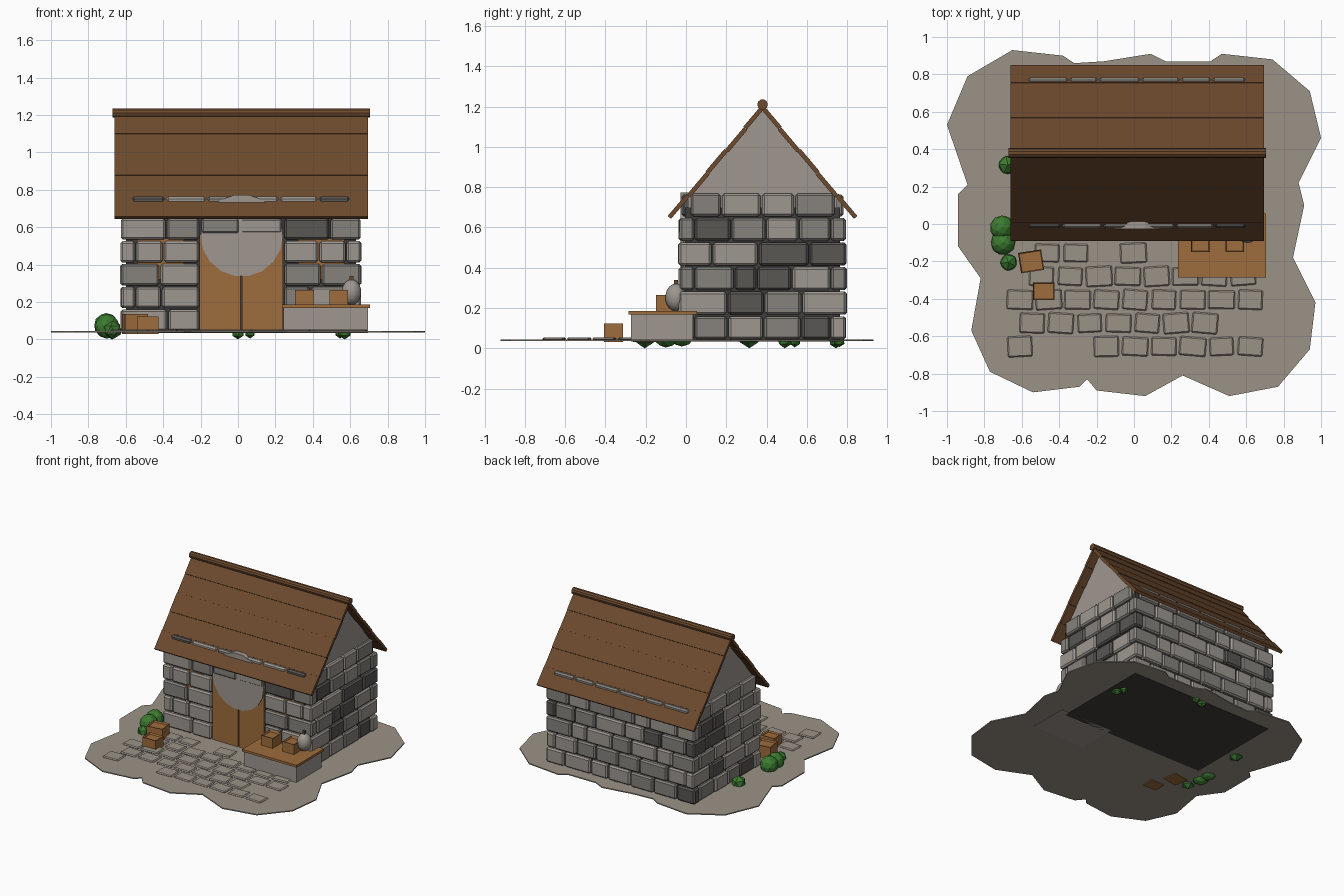
import bpy, bmesh, math, random
from mathutils import Matrix, Vector

random.seed(4)
cube = bpy.data.objects.get("Cube")
if cube:
    bpy.data.objects.remove(cube, do_unlink=True)


def material(name, rgb):
    m = bpy.data.materials.new(name)
    m.use_nodes = True
    m.diffuse_color = (*rgb, 1)
    bsdf = next(n for n in m.node_tree.nodes if n.type == 'BSDF_PRINCIPLED')
    bsdf.inputs["Base Color"].default_value = (*rgb, 1)
    return m


LIGHT = material("light_stone", (.34, .31, .28))
MID = material("mid_stone", (.24, .225, .205))
DARK = material("dark_stone", (.10, .095, .088))
MORTAR = material("dark_mortar", (.05, .047, .043))
EARTH = material("ground_tan", (.33, .29, .245))
PLASTER = material("plaster_grey", (.35, .31, .28))
ROOF = material("roof_brown", (.15, .068, .027))
WOOD = material("warm_wood", (.34, .15, .045))
LEAF = material("leaf_green", (.045, .20, .03))


def finish(name, bm, mats, bevel=0):
    me = bpy.data.meshes.new(name)
    bmesh.ops.recalc_face_normals(bm, faces=bm.faces)
    bm.to_mesh(me)
    bm.free()
    for m in mats:
        me.materials.append(m)
    ob = bpy.data.objects.new(name, me)
    bpy.context.scene.collection.objects.link(ob)
    if bevel:
        mod = ob.modifiers.new("Bevel", 'BEVEL')
        mod.width, mod.segments = bevel, 1
    return ob


def add_box(bm, lo, hi, index=0, turn=0):
    lo, hi = Vector(lo), Vector(hi)
    mat = (Matrix.Translation((lo + hi) / 2) @ Matrix.Rotation(turn, 4, 'Z')
           @ Matrix.Diagonal((*(hi - lo), 1)))
    verts = bmesh.ops.create_cube(bm, size=1, matrix=mat)["verts"]
    for f in {f for v in verts for f in v.link_faces}:
        f.material_index = index


def box(name, lo, hi, mat, turn=0, bevel=0):
    bm = bmesh.new()
    add_box(bm, lo, hi, 0, turn)
    return finish(name, bm, [mat], bevel)


def prism(name, points, place, direction, mat):
    bm = bmesh.new()
    face = bm.faces.new([bm.verts.new(place(*p)) for p in points])
    new = bmesh.ops.extrude_face_region(bm, geom=[face])["geom"]
    bmesh.ops.translate(bm, vec=direction,
                        verts=[v for v in new if isinstance(v, bmesh.types.BMVert)])
    return finish(name, bm, [mat])


# Scalloped ground slab
outline = [(-1, .53), (-.89, .79), (-.65, .93), (-.38, .90), (-.32, .86), (-.16, .87),
           (.09, .91), (.17, .87), (.41, .87), (.47, .91), (.74, .88), (.94, .71),
           (1, .46), (.88, .22), (.91, .10), (.85, -.18), (.97, -.42), (.94, -.67),
           (.77, -.87), (.51, -.92), (.26, -.81), (.06, -.92), (-.2, -.89), (-.25, -.83),
           (-.29, -.87), (-.54, -.90), (-.77, -.79), (-.87, -.57), (-.82, -.29),
           (-.94, -.12), (-.94, .16), (-.89, .21)]
prism("ground", outline, lambda x, y: (x, y, .036), (0, 0, .008), EARTH)

# Paving stones: row height, first centre, columns
bm = bmesh.new()
for y, x0, cols in [(-.155, -.465, (0, 1, 3)), (-.28, -.495, range(8)),
                    (-.405, -.61, range(9)), (-.53, -.545, range(7)),
                    (-.655, -.61, (0, 3, 4, 5, 6, 7, 8))]:
    for c in cols:
        x = x0 + c * .154
        w, d = random.uniform(.064, .072), random.uniform(.048, .056)
        add_box(bm, (x - w, y - d, .04), (x + w, y + d, .054),
                0, random.uniform(-.09, .09))
finish("paving", bm, [EARTH], .007)

# House core, recessed behind the stones
box("wall_core", (-.60, -.005, .034), (.63, .765, .70), MORTAR)


def stone_run(bm, start, end, place, z0, z1):
    n = max(1, round((end - start) / .19))
    cuts = [start] + [start + (end - start) * (i + random.uniform(-.2, .2)) / n
                      for i in range(1, n)] + [end]
    for a, b in zip(cuts, cuts[1:]):
        lo, hi = place(a + .004, b - .004, random.uniform(0, .012))
        add_box(bm, (*lo, z0), (*hi, z1), random.choice((0, 0, 0, 1, 1, 2)))


# Stone courses: long walls and side walls swap the corners on alternate rows
STONES = [LIGHT, MID, DARK]
walls = {
    "front_stones": lambda a, b, j: ((a, -.04 + j), (b, .04)),
    "back_stones": lambda a, b, j: ((a, .72), (b, .80 - j)),
    "right_stones": lambda a, b, j: ((-.63 + j, a), (-.55, b)),
    "left_stones": lambda a, b, j: ((.58, a), (.66 - j, b)),
}
for name, place in walls.items():
    bm = bmesh.new()
    long_wall = name in ("front_stones", "back_stones")
    for row in range(6):
        z0 = .045 + .122 * row
        z1 = z0 + .114
        if row == 5:
            if long_wall:
                y0, y1 = (-.022, .04) if name == "front_stones" else (.72, .782)
                stone_run(bm, -.57, .60, lambda a, b, j: ((a, y0), (b, y1)), z0, .763)
            else:
                stone_run(bm, .02, .74, place, z0, z1)
            continue
        trim = 0 if (row % 2 == 0) == long_wall else .08
        lo, hi = (-.63, .66) if long_wall else (-.04, .80)
        lo, hi = lo + trim, hi - trim
        if name == "front_stones":
            stone_run(bm, lo, -.205, place, z0, z1)
            stone_run(bm, .245, hi, place, z0, z1)
            if row == 4:
                stone_run(bm, -.2, .24, place, .565, z1)
        else:
            stone_run(bm, lo, hi, place, z0, z1)
    finish(name, bm, STONES, .011)

# Double door, round plaster panel over it, window boards behind the stones
for side, x in (("right", -.205), ("left", .022)):
    box(side + "_door", (x, -.02, .04), (x + .218, .02, .56), WOOD)
    wx = -.54 if side == "right" else .32
    box(side + "_window_board", (wx, -.016, .32), (wx + .25, .01, .54), WOOD)
circle = [(.02 + .22 * math.cos(i * math.tau / 18), .556 + .22 * math.sin(i * math.tau / 18))
          for i in range(18)]
prism("door_arch", circle, lambda x, z: (x, -.027, z), (0, .05, 0), PLASTER)

# Gables
for side, x in (("right", -.60), ("left", .60)):
    prism(side + "_gable", [(.01, .70), (.01, .745), (.38, 1.185), (.75, .745), (.75, .70)],
          lambda y, z: (x, y, z), (.03, 0, 0), PLASTER)

# Roof planks and ridge pole
slope = math.atan2(.555, .47)
length = math.hypot(.555, .47)
count = 5
for name, sign in (("front_roof", 1), ("back_roof", -1)):
    bm = bmesh.new()
    step = length / count
    for i in range(count):
        along = (i + .5) * step
        sink = .012 + (.004 if i % 2 else 0)
        y = -.092 + along * math.cos(slope) + sink * math.sin(slope)
        z = .657 + along * math.sin(slope) - sink * math.cos(slope)
        mat = (Matrix.Translation((.0175, .38 + sign * (y - .38), z))
               @ Matrix.Rotation(sign * slope, 4, 'X')
               @ Matrix.Diagonal((1.355, step - .001, .022, 1)))
        bmesh.ops.create_cube(bm, size=1, matrix=mat)
    finish(name, bm, [ROOF])
ring = [(.38 + .026 * math.cos(i * math.tau / 10), 1.21 + .026 * math.sin(i * math.tau / 10))
        for i in range(10)]
prism("ridge_pole", ring, lambda y, z: (-.672, y, z), (1.378, 0, 0), ROOF)

# Market counter with its board
box("counter_base", (.243, -.272, .034), (.695, .035, .168), PLASTER)
box("counter_top", (.235, -.285, .168), (.705, .055, .186), WOOD)


# Open crates
def crate(name, x, y, z, w, d, h, turn):
    bm = bmesh.new()
    add_box(bm, (-w / 2, -d / 2, 0), (w / 2, d / 2, h))
    top = max(bm.faces, key=lambda f: f.calc_center_median().z)
    bmesh.ops.inset_region(bm, faces=[top], thickness=.008)
    bmesh.ops.translate(bm, verts=top.verts, vec=(0, 0, -.012))
    ob = finish(name, bm, [WOOD])
    ob.location, ob.rotation_euler.z = (x, y, z), turn


crate("counter_crate_right", .355, -.095, .186, .10, .11, .078, 0)
crate("counter_crate_left", .538, -.095, .186, .10, .11, .078, 0)
crate("ground_crate_back", -.55, -.2, .03, .125, .11, .105, .15)
crate("ground_crate_front", -.483, -.36, .03, .115, .095, .092, 0)

# Jar with stopper
bm = bmesh.new()
bmesh.ops.create_uvsphere(bm, u_segments=14, v_segments=9, radius=1,
                          matrix=Matrix.Translation((.607, -.05, .253))
                          @ Matrix.Diagonal((.053, .053, .068, 1)))
for f in bm.faces:
    f.smooth = True
finish("jar", bm, [LIGHT])
box("jar_stopper", (.597, -.06, .31), (.617, -.04, .34), ROOF)

# Faceted shrubs
shrubs = [(-.705, -.02, .075, .066), (-.70, -.10, .07, .066), (-.67, -.205, .05, .05),
          (-.675, .315, .055, .055), (0, .745, .035, .035), (.065, .76, .035, .03),
          (.57, .49, .038, .038), (.545, .54, .035, .03)]
for i, (x, y, z, r) in enumerate(shrubs):
    bm = bmesh.new()
    bmesh.ops.create_icosphere(bm, subdivisions=2 if r > .06 else 1, radius=r,
                               matrix=Matrix.Translation((x, y, max(z, r)))
                               @ Matrix.Rotation(i, 4, 'Z'))
    finish("shrub_" + str(i + 1), bm, [LEAF])
